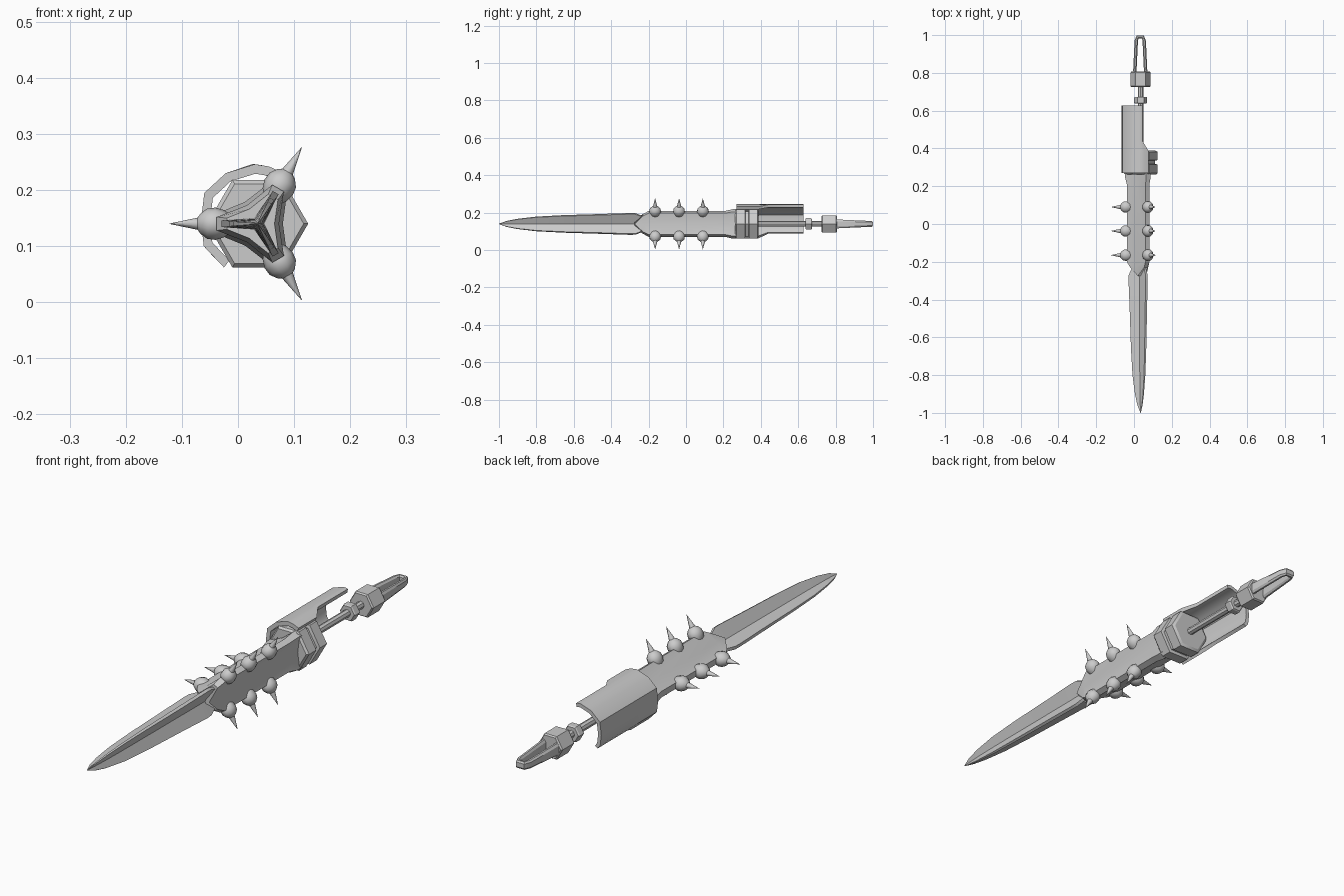
import bpy, bmesh, math
from mathutils import Vector

if "Cube" in bpy.data.objects:
    bpy.data.objects.remove(bpy.data.objects["Cube"])

AX, AZ = 0.035, 0.14          # long axis of the weapon
FINS = [math.radians(a) for a in (60, 180, 300)]

metal = bpy.data.materials.new("grey metal")
metal.diffuse_color = (0.6, 0.6, 0.6, 1)
metal.use_nodes = True
metal.node_tree.nodes["Principled BSDF"].inputs["Base Color"].default_value = metal.diffuse_color


def finish(name, bm, angle=30):
    bmesh.ops.recalc_face_normals(bm, faces=bm.faces)
    me = bpy.data.meshes.new(name)
    bm.to_mesh(me)
    bm.free()
    ob = bpy.data.objects.new(name, me)
    bpy.context.collection.objects.link(ob)
    me.materials.append(metal)
    bpy.ops.object.select_all(action='DESELECT')
    ob.select_set(True)
    bpy.context.view_layer.objects.active = ob
    bpy.ops.object.shade_smooth_by_angle(angle=math.radians(angle))
    return ob


def loft(name, sections, angle=30):
    """Skin a list of equal-length rings and cap both ends."""
    bm = bmesh.new()
    rings = [[bm.verts.new(p) for p in s] for s in sections]
    n = len(rings[0])
    for a, b in zip(rings, rings[1:]):
        for i in range(n):
            j = (i + 1) % n
            bm.faces.new((a[i], a[j], b[j], b[i]))
    bm.faces.new(rings[0])
    bm.faces.new(rings[-1])
    return finish(name, bm, angle)


def polar(y, r, a, off=0):
    return Vector((AX + r * math.cos(a) - off * math.sin(a), y,
                   AZ + r * math.sin(a) + off * math.cos(a)))


def star(y, r, half, mid, tip=0):
    """Three-armed section; valleys can be pushed forward by tip."""
    pts = []
    for a in FINS:
        pts += [polar(y, r, a, -half), polar(y, r, a, half),
                polar(y - tip, mid, a + math.pi / 3)]
    return pts


def ring(y, r, sides=6):
    return [polar(y, r, 2 * math.pi * i / sides) for i in range(sides)]


def turned(name, profile, sides=6):
    return loft(name, [ring(y, r, sides) for y, r in profile])


# three-edged blade
loft("blade", [star(y, r, h, m) for y, r, h, m in (
    (-1.0, 0.001, 0.0004, 0.0006), (-0.96, 0.017, 0.002, 0.004),
    (-0.90, 0.030, 0.003, 0.007), (-0.80, 0.043, 0.004, 0.009),
    (-0.66, 0.051, 0.005, 0.010), (-0.45, 0.058, 0.006, 0.011),
    (-0.30, 0.064, 0.006, 0.012), (-0.27, 0.063, 0.006, 0.012),
    (-0.23, 0.045, 0.006, 0.012))])

# grip body with pointed front plates and flared rear
loft("body", [star(-0.23, 0.055, 0.010, 0.030, 0.045),
              star(-0.20, 0.073, 0.012, 0.038, 0.02),
              star(0.21, 0.073, 0.012, 0.038),
              star(0.25, 0.083, 0.014, 0.045),
              star(0.28, 0.083, 0.014, 0.045)])

# spikes: three rows of three
SPIKE = ((0.045, 0.016), (0.060, 0.027), (0.075, 0.032), (0.090, 0.030),
         (0.102, 0.020), (0.107, 0.012), (0.157, 0.0004))
for a in FINS:
    out = Vector((math.cos(a), 0, math.sin(a)))
    side = Vector((-math.sin(a), 0, math.cos(a)))
    for y in (-0.165, -0.037, 0.09):
        rows = []
        for d, r in SPIKE:
            c = Vector((AX, y, AZ)) + out * d
            rows.append([c + side * r * 0.9 * math.cos(t) + Vector((0, r * math.sin(t), 0))
                         for t in (math.pi * i / 5 for i in range(10))])
        loft("spike", rows, 40)

# grooved hexagonal collar
turned("collar", [(0.262, 0.082), (0.270, 0.09), (0.315, 0.09), (0.318, 0.077),
                  (0.335, 0.077), (0.338, 0.09), (0.382, 0.09), (0.388, 0.078)])


# curved guard shell, wide around the collar and narrower behind it
def shell(y, outline, thick):
    inner = [(AX + (x - AX) * thick, AZ + (z - AZ) * thick) for x, z in outline]
    return [Vector((x, y, z)) for x, z in outline + inner[::-1]]


WIDE = [(0.078, 0.232), (0.055, 0.242), (0.030, 0.246), (-0.022, 0.230),
        (-0.060, 0.195), (-0.066, 0.145), (-0.061, 0.100), (-0.025, 0.062)]
LONG = [(0.045, 0.243), (0.038, 0.245), (0.025, 0.246), (-0.022, 0.230),
        (-0.060, 0.195), (-0.066, 0.145), (-0.061, 0.103), (-0.050, 0.088)]
loft("guard_shell", [shell(0.27, WIDE, 0.84), shell(0.385, WIDE, 0.84),
                     shell(0.44, LONG, 0.86), shell(0.628, LONG, 0.86)], 35)

# rear rod, stop ring and nut
turned("rod", [(0.37, 0.015), (0.75, 0.015)], 8)
turned("stop_ring", [(0.638, 0.031), (0.643, 0.035), (0.668, 0.035), (0.673, 0.031)])
turned("nut", [(0.724, 0.048), (0.730, 0.053), (0.802, 0.053), (0.808, 0.048)])

# tapered pull loop: a flat bar swept along a U
PATH = [(-0.029, 0.80), (-0.021, 0.970), (-0.014, 0.991),
        (0.014, 0.991), (0.021, 0.970), (0.029, 0.80)]
rows = []
for i, (x, y) in enumerate(PATH):
    p, q = PATH[max(i - 1, 0)], PATH[min(i + 1, len(PATH) - 1)]
    t = Vector((q[0] - p[0], q[1] - p[1], 0)).normalized()
    n = Vector((-t.y, t.x, 0)) * 0.009
    h = 0.024 - 0.045 * (y - 0.80)
    c = Vector((AX - 0.002 + x, y, AZ))
    rows.append([c + n * u + Vector((0, 0, h * v)) for u, v in
                 ((1, 0.6), (0.4, 1), (-0.4, 1), (-1, 0.6),
                  (-1, -0.6), (-0.4, -1), (0.4, -1), (1, -0.6))])
loft("pull_loop", rows)
